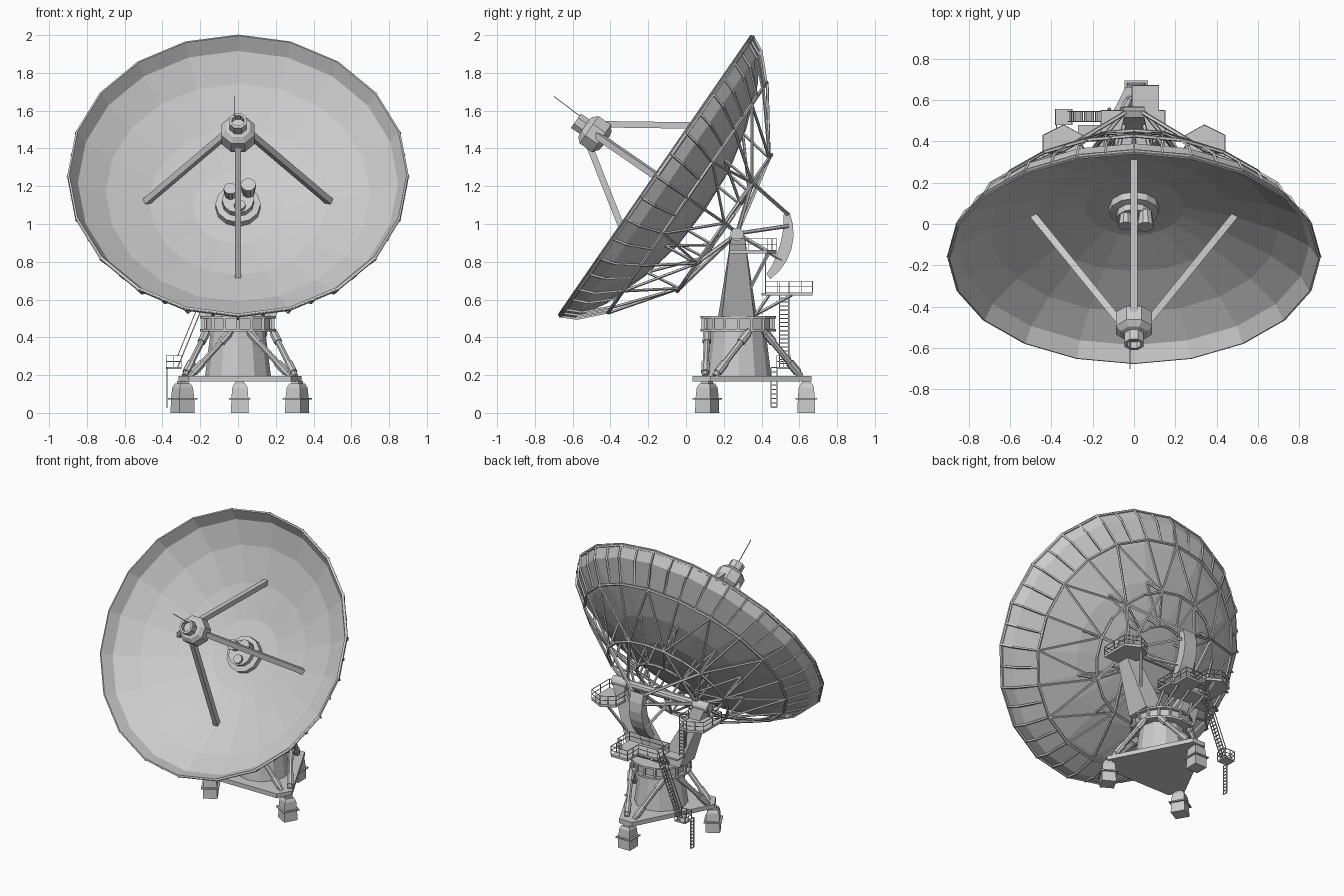
import bpy, bmesh, math
from mathutils import Matrix, Vector

if "Cube" in bpy.data.objects:
    bpy.data.objects.remove(bpy.data.objects["Cube"])

# Dish frame: local z is the pointing axis, local y points up the dish
DISH = Matrix(((1, 0, 0, 0), (0, .5676, -.8233, .08), (0, .8233, .5676, 1.09), (0, 0, 0, 1)))
CX, CY = .01, .287  # pedestal centre


def finish(name, bm):
    bmesh.ops.remove_doubles(bm, verts=bm.verts, dist=1e-5)
    bmesh.ops.recalc_face_normals(bm, faces=bm.faces)
    me = bpy.data.meshes.new(name)
    bm.to_mesh(me)
    bm.free()
    ob = bpy.data.objects.new(name, me)
    bpy.context.collection.objects.link(ob)
    return ob


def lathe(name, profile, n, mat, phase=0):
    bm = bmesh.new()
    rings = [[bm.verts.new(mat @ Vector((r * math.cos(phase + 2 * math.pi * i / n),
                                         r * math.sin(phase + 2 * math.pi * i / n), z)))
              for i in range(n)] for r, z in profile]
    for a, b in zip(rings, rings[1:]):
        for i in range(n):
            j = (i + 1) % n
            bm.faces.new((a[i], a[j], b[j], b[i]))
    bmesh.ops.dissolve_degenerate(bm, dist=1e-6, edges=bm.edges)
    return finish(name, bm)


def tubes(name, segs, r, n=6):
    bm = bmesh.new()
    for a, b in segs:
        a, b = Vector(a), Vector(b)
        d = b - a
        m = Matrix.Translation((a + b) / 2) @ d.to_track_quat('Z', 'Y').to_matrix().to_4x4()
        m = m @ Matrix.Rotation(math.pi / n, 4, 'Z')
        bmesh.ops.create_cone(bm, cap_ends=True, segments=n, radius1=r, radius2=r,
                              depth=d.length, matrix=m)
    return finish(name, bm)


def prism(name, pts, lo, hi, axis='z'):
    place = {'z': lambda p, h: (p[0], p[1], h), 'x': lambda p, h: (h, p[0], p[1])}[axis]
    bm = bmesh.new()
    a = [bm.verts.new(place(p, lo)) for p in pts]
    b = [bm.verts.new(place(p, hi)) for p in pts]
    bm.faces.new(a)
    bm.faces.new(b)
    for i in range(len(pts)):
        j = (i + 1) % len(pts)
        bm.faces.new((a[i], a[j], b[j], b[i]))
    return finish(name, bm)


def railing(name, pts, z, h=.06):
    segs = []
    for i in range(len(pts)):
        p, q = Vector((*pts[i], z)), Vector((*pts[(i + 1) % len(pts)], z))
        for k in (.5, 1):
            segs.append((p + Vector((0, 0, h * k)), q + Vector((0, 0, h * k))))
        for t in (0, .5):
            s = p.lerp(q, t)
            segs.append((s, s + Vector((0, 0, h))))
    return tubes(name, segs, .0025, 4)


def ladder(name, a, b, side, count):
    a, b, s = Vector(a), Vector(b), Vector(side)
    segs = [(a - s, b - s), (a + s, b + s)]
    segs += [(a.lerp(b, i / count) - s, a.lerp(b, i / count) + s) for i in range(count + 1)]
    return tubes(name, segs, .004, 4)


def dp(r, i, d, n=20):
    # point on the dish; half steps fall on the middle of a facet
    t = 2 * math.pi * i / n
    if i % 1:
        r *= math.cos(math.pi / n)
    return DISH @ Vector((r * math.cos(t), r * math.sin(t), d))


# Reflector: thin faceted bowl, steep towards the rim
bowl = [(0, -.015), (.24, -.002), (.47, .05), (.70, .135), (.848, .225), (.893, .302), (.903, .298)]
bowl += [(.858, .215), (.706, .122), (.473, .037), (.24, -.014), (0, -.027)]
lathe('dish_reflector', bowl, 20, DISH)

# Back truss: radial ribs, hoops and diagonals
ribs = []
for i in range(40):
    k = i / 2
    ribs += [(dp(.902, k, .29), dp(.86, k, .205)), (dp(.86, k, .205), dp(.74, k, .09))]
tubes('outer_ribs', ribs, .008, 4)
hoops = []
for r, d in [(.895, .285), (.74, .088), (.44, -.15), (.22, -.165)]:
    hoops += [(dp(r, i, d), dp(r, i + 1, d)) for i in range(20)]
tubes('truss_hoops', hoops, .010, 5)
web = []
for i in range(0, 20, 2):
    web += [(dp(.74, i, .085), dp(.44, i, -.15)), (dp(.44, i, -.15), dp(.22, i, -.165)),
            (dp(.74, i + 1, .085), dp(.44, i, -.15)), (dp(.74, i - 1, .085), dp(.44, i, -.15)),
            (dp(.44, i, -.15), dp(.47, i, .04)), (dp(.22, i, -.165), dp(.24, i, -.01)),
            (dp(.22, i, -.165), dp(.47, i, .04))]
tubes('truss_web', web, .008, 5)

# Feed in the middle of the dish
lathe('feed_base', [(0, -.02), (.12, -.02), (.12, .03), (.085, .035), (.085, .07), (0, .07)], 12, DISH)
for i, (x, y, h, r) in enumerate([(-.04, .03, .13, .036), (.055, .045, .145, .04), (.01, -.045, .09, .03)]):
    lathe('feed_horn_%d' % i, [(0, .06), (r * .8, .06), (r, h - .02), (r, h), (0, h)], 10,
          DISH @ Matrix.Translation((x, y, 0)))

# Subreflector head on four legs
tubes('subreflector_legs', [(dp(.485, i, .05, 4), dp(.06, i, .685, 4)) for i in range(4)], .024, 4)
lathe('subreflector_head', [(0, .61), (.06, .615), (.095, .64), (.095, .72), (.07, .745), (.05, .75),
                            (.05, .805), (.035, .805), (.035, .77), (0, .77)], 8, DISH, math.pi / 8)
tubes('subreflector_rod', [(DISH @ Vector((-.02, .03, .76)), DISH @ Vector((-.02, .04, .975)))], .003, 4)

# Elevation axle, cradle struts and sector gear
tubes('elevation_axle', [((-.38, .27, .95), (.38, .27, .95))], .028, 10)
cradle = []
for s in (-1, 1):
    e = Vector((s * .27, .27, .95))
    right = 0 if s > 0 else 10
    cradle += [(e, dp(.44, right + k, -.15)) for k in (-4, -2, 0, 2, 4)]
    cradle += [(e, (s * .05, .54, .99)), ((s * .1, .27, .95), (s * .04, .51, .81)),
               (dp(.44, 5 - 3 * s, -.15), (s * .04, .54, 1.05))]
tubes('cradle_struts', cradle, .011, 5)
arc = []
for r0, order in ((.30, range(7)), (None, range(6, -1, -1))):
    for k in order:
        t = math.radians(22 - 76 * k / 6)
        r = r0 or .265 - .03 * math.sin(math.pi * k / 6)
        arc.append((.27 + r * math.cos(t), .95 + r * math.sin(t)))
prism('elevation_sector', arc, -.05, .05, 'x')

# Yoke arms, bearings and their service platforms
for s, side in ((-1, 'left'), (1, 'right')):
    bm = bmesh.new()
    lo = [bm.verts.new((s * x, y, .51)) for x, y in ((.04, .17), (.2, .19), (.2, .36), (.04, .375))]
    hi = [bm.verts.new((s * x, y, .94)) for x, y in ((.27, .24), (.36, .24), (.36, .31), (.27, .31))]
    bm.faces.new(lo)
    bm.faces.new(hi)
    for i in range(4):
        bm.faces.new((lo[i], lo[(i + 1) % 4], hi[(i + 1) % 4], hi[i]))
    finish('yoke_arm_' + side, bm)
    tubes('bearing_' + side, [((s * .26, .27, .945), (s * .375, .27, .945))], .036, 12)
    deck = [(s * x, y) for x, y in ((.25, .23), (.44, .23), (.44, .43), (.34, .48), (.25, .43))]
    prism('bearing_deck_' + side, deck, .845, .862)
    railing('bearing_rail_' + side, deck, .862)
    tubes('bearing_deck_brace_' + side, [((s * .31, .44, .85), (s * .22, .33, .64))], .01, 5)

# Azimuth ring with flanges and stiffeners, above a tapered drum
C = Matrix.Translation((0, CY - .01, 0))
lathe('azimuth_ring', [(0, .43), (.2, .43), (.2, .445), (.175, .445), (.175, .5), (.2, .5), (.2, .513), (0, .513)], 16, C)
tubes('ring_stiffeners', [(C @ Vector((.187 * math.cos(t), .187 * math.sin(t), .44)),
                           C @ Vector((.187 * math.cos(t), .187 * math.sin(t), .505)))
                          for t in [math.pi * i / 8 for i in range(16)]], .01, 4)
lathe('pedestal_drum', [(0, .19), (.175, .19), (.145, .43), (0, .43)], 12, C)

# Three-cornered base plate, feet and legs
legs = []
for k in range(3):
    t = math.radians(90 + 120 * k)
    R = Matrix.Translation((CX, CY, 0)) @ Matrix.Rotation(t, 4, 'Z')
    F = R @ Matrix.Translation((.35, 0, 0))
    q = math.sqrt(2)
    lathe('foot_%d' % k, [(0, 0), (.047 * q, 0), (.045 * q, .07), (.057 * q, .07), (.057 * q, .079),
                          (.045 * q, .079), (.04 * q, .135), (.03 * q, .155), (.022 * q, .155),
                          (.022 * q, .17), (0, .17)], 4, F, math.pi / 4)
    for s in (-1, 1):
        a = math.radians(46 * s)
        legs.append((R @ Vector((.32, s * .03, .195)), R @ Vector((.18 * math.cos(a), .18 * math.sin(a), .435))))
plate = [(.06, .664), (.335, .13), (.28, .035), (-.26, .035), (-.315, .13), (-.04, .664)]
prism('base_plate', plate, .165, .195)
tubes('pedestal_legs', legs, .017, 8)
tubes('leg_sleeves', [(a.lerp(b, .08), a.lerp(b, .3)) for a, b in legs]
      + [(a.lerp(b, .75), a.lerp(b, .95)) for a, b in legs], .023, 8)

# Rear service deck with equipment and braces
deck = [(-.16, .42), (.15, .42), (.15, .55), (.12, .55), (.12, .67), (-.01, .67), (-.01, .55), (-.16, .55)]
prism('service_deck', deck, .622, .637)
railing('service_rail', deck, .637)
tubes('service_deck_braces', [((x, .56, .625), (x * .8, .36, .515)) for x in (-.12, 0, .1)]
      + [((x, .44, .625), (x, .36, .51)) for x in (-.12, .12)], .009, 5)

# Stairs, landing and ladders
ladder('access_stairs', (-.32, .52, .24), (-.16, .52, .63), (0, .024, 0), 18)
tubes('stair_handrails', [((-.32, y, .30), (-.16, y, .69)) for y in (.496, .544)], .003, 4)
land = [(-.38, .48), (-.3, .48), (-.3, .555), (-.38, .555)]
prism('stair_landing', land, .232, .242)
railing('landing_rail', land, .242)
ladder('ground_ladder', (-.375, .465, .03), (-.375, .465, .24), (0, .016, 0), 9)
ladder('bearing_ladder', (-.26, .42, .63), (-.26, .42, .86), (.018, 0, 0), 10)
prism('stair_bridge', [(-.27, .4), (-.16, .4), (-.16, .48), (-.27, .48)], .622, .634)
